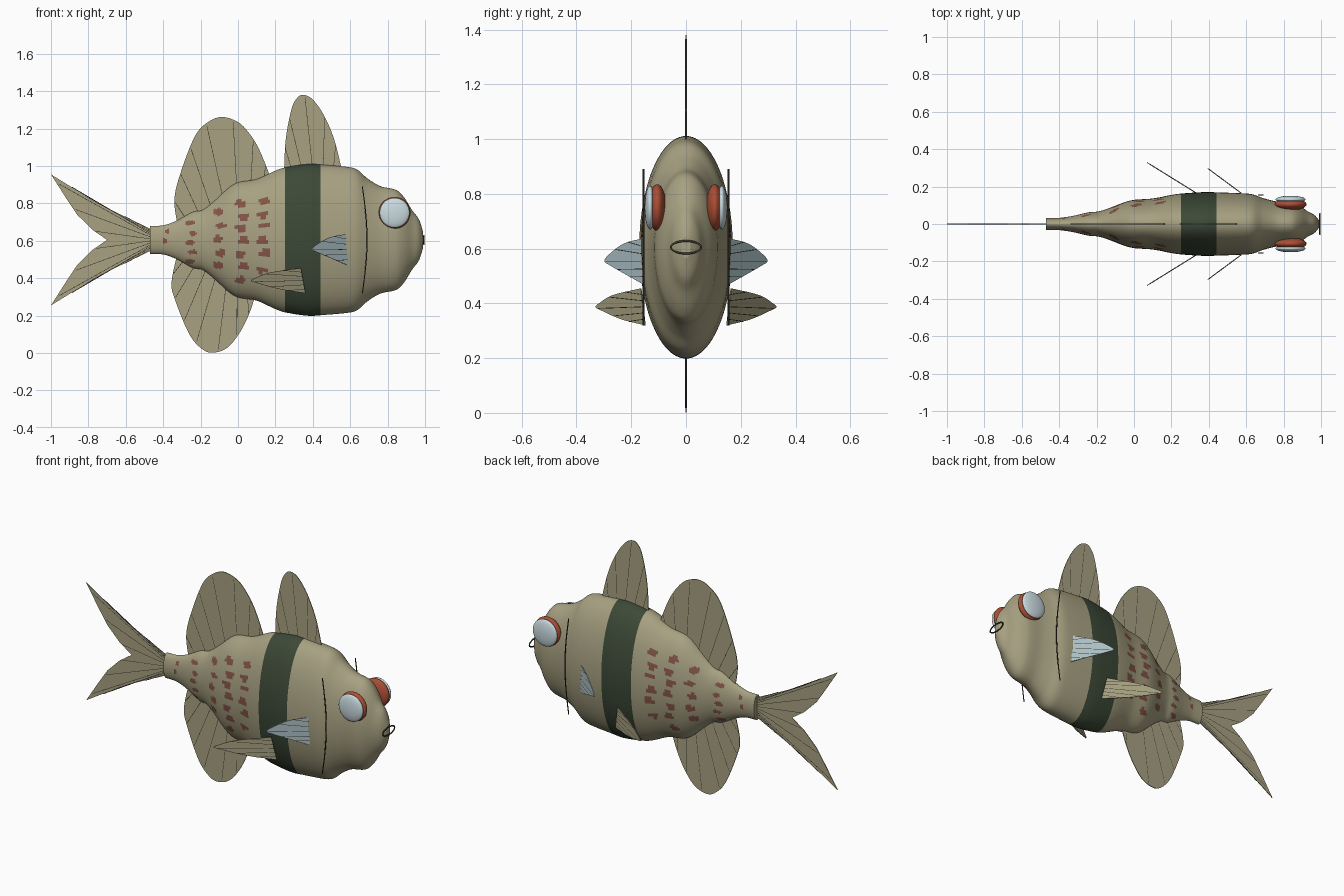
import bpy, math
from mathutils import Vector

if "Cube" in bpy.data.objects:
    bpy.data.objects.remove(bpy.data.objects["Cube"])

def material(name, rgb):
    m = bpy.data.materials.new(name)
    m.diffuse_color = (*rgb, 1)
    m.use_nodes = True
    m.node_tree.nodes["Principled BSDF"].inputs["Base Color"].default_value = m.diffuse_color
    return m

OLIVE = material("olive", (0.385, 0.355, 0.22))
BAND = material("dark green", (0.045, 0.066, 0.038))
SPOT = material("brown red", (0.23, 0.09, 0.065))
RED = material("eye red", (0.40, 0.075, 0.035))
WHITE = material("pale blue white", (0.60, 0.72, 0.76))
BLUE = material("pale blue", (0.42, 0.54, 0.57))
DARK = material("dark line", (0.045, 0.042, 0.03))
MID = 0.605  # height of the body axis

def mesh_object(name, verts, faces, mats, smooth=True):
    me = bpy.data.meshes.new(name)
    me.from_pydata(verts, [], faces)
    for m in mats:
        me.materials.append(m)
    ob = bpy.data.objects.new(name, me)
    bpy.context.collection.objects.link(ob)
    for p in me.polygons:
        p.use_smooth = smooth
    return ob

def tubes(name, paths, radius, mat, cyclic=False):
    cu = bpy.data.curves.new(name, 'CURVE')
    cu.dimensions = '3D'
    cu.bevel_depth = radius
    cu.bevel_resolution = 1
    cu.use_fill_caps = True
    for path in paths:
        s = cu.splines.new('POLY')
        s.points.add(len(path) - 1)
        for p, co in zip(s.points, path):
            p.co = (*co, 1)
        s.use_cyclic_u = cyclic
    cu.materials.append(mat)
    ob = bpy.data.objects.new(name, cu)
    bpy.context.collection.objects.link(ob)

def spline(pts, n=6):
    """Smooth curve through 2D points."""
    p = [Vector(q) for q in pts]
    p = [2 * p[0] - p[1]] + p + [2 * p[-1] - p[-2]]
    out = []
    for i in range(1, len(p) - 2):
        a, b, c, d = p[i - 1:i + 3]
        for k in range(n):
            t = k / n
            out.append(0.5 * (2 * b + (c - a) * t + (2 * a - 5 * b + 4 * c - d) * t * t
                              + (3 * b - a - 3 * c + d) * t ** 3))
    return out + [p[-2]]

def along(line, f):
    """Point at fraction f of a polyline's length."""
    lens = [(b - a).length for a, b in zip(line, line[1:])]
    d = f * sum(lens)
    for a, b, l in zip(line, line[1:], lens):
        if d <= l:
            return a.lerp(b, d / l)
        d -= l
    return line[-1]

def fin(name, pts, mat, rays, place, smooth=True, reach=0.97):
    """Thin sheet bounded by an outline and its base, with dark rays."""
    line = spline(pts) if smooth else [Vector(p) for p in pts]
    ob = mesh_object(name, [place(*p) for p in line], [list(range(len(line)))], [mat], False)
    sol = ob.modifiers.new("thickness", 'SOLIDIFY')
    sol.thickness, sol.offset = 0.004, 0
    paths = []
    for i in range(rays):
        f = (i + 1) / (rays + 1)
        a = line[0].lerp(line[-1], f)
        b = a.lerp(along(line, f), reach)
        paths.append([place(*a), place(*b)])
    tubes(name + "_rays", paths, 0.0028, DARK)

# Body profile: (x, half height); half width is a fixed share of it
PROFILE = [(-.47, .075), (-.40, .078), (-.33, .102), (-.24, .15), (-.19, .16), (-.13, .205),
           (-.05, .278), (0, .307), (.1, .325), (.2, .37), (.25, .387), (.38, .406), (.45, .402),
           (.6, .388), (.64, .374), (.69, .33), (.76, .288), (.85, .265), (.89, .225),
           (.93, .16), (.97, .105), (.99, .04)]

def half_height(x):
    P = PROFILE
    def slope(i):
        a, b = P[max(i - 1, 0)], P[min(i + 1, len(P) - 1)]
        return (b[1] - a[1]) / (b[0] - a[0])
    i = max(k for k in range(len(P) - 1) if P[k][0] <= x + 1e-6)
    (x0, h0), (x1, h1) = P[i], P[i + 1]
    w = x1 - x0
    t = min(max((x - x0) / w, 0), 1)
    return ((2 * t**3 - 3 * t**2 + 1) * h0 + (t**3 - 2 * t**2 + t) * w * slope(i)
            + (3 * t**2 - 2 * t**3) * h1 + (t**3 - t**2) * w * slope(i + 1))

# Spot columns: x, spot half length, spot half height, heights
SPOTS = [(-.385, .012, .014, (.60, .65)),
         (-.25, .024, .013, (.49, .54, .59, .64, .695)),
         (-.10, .028, .019, (.47, .535, .61, .68, .755)),
         (.02, .031, .019, (.39, .465, .53, .60, .67, .73, .80)),
         (.135, .031, .019, (.445, .535, .60, .68, .74, .81))]

def is_spot(c):
    for x, rx, rz, heights in SPOTS:
        for k, z in enumerate(heights):
            sx = x + (0.008 if k % 2 else -0.006)
            if ((c.x - sx) / rx) ** 2 + ((c.z - z) / rz) ** 2 < 1:
                return True
    return False

# Body: fine rings so the band and spots can be picked by face
N, R = 96, 147
verts, faces = [], []
for i in range(R):
    x = -0.47 + 0.01 * i
    h = half_height(x)
    for k in range(N):
        a = 2 * math.pi * k / N
        verts.append((x, 0.42 * h * math.cos(a), MID + h * math.sin(a)))
for i in range(R - 1):
    for k in range(N):
        a, b = i * N + k, i * N + (k + 1) % N
        faces.append((a, b, b + N, a + N))
faces += [list(range(N))[::-1], [(R - 1) * N + k for k in range(N)]]
body = mesh_object("body", verts, faces, [OLIVE, BAND, SPOT])
for p in body.data.polygons:
    if 0.25 < p.center.x < 0.44:
        p.material_index = 1
    elif is_spot(p.center):
        p.material_index = 2
body.data.polygons[-1].use_smooth = body.data.polygons[-2].use_smooth = False

# Middle fins
flat = lambda x, z: (x, 0, z)
fin("rear_dorsal_fin", [(-.32, .66), (-.34, .82), (-.305, .97), (-.23, 1.16), (-.16, 1.235), (-.085, 1.262),
    (0, 1.235), (.06, 1.175), (.115, 1.085), (.18, .92), (.19, .86)], OLIVE, 7, flat)
fin("front_dorsal_fin", [(.245, .94), (.255, 1.14), (.285, 1.30), (.315, 1.363), (.35, 1.38), (.40, 1.355),
    (.46, 1.27), (.515, 1.14), (.56, .96)], OLIVE, 5, flat)
fin("belly_fin", [(-.32, .55), (-.355, .38), (-.335, .28), (-.26, .10), (-.19, .02), (-.13, .002),
    (-.055, .03), (.01, .11), (.06, .21), (.10, .33)], OLIVE, 7, flat)
fin("tail_fin", [(-.46, .66), (-.74, .795), (-1, .955), (-.92, .83), (-.86, .74), (-.78, .66), (-.70, .605),
    (-.78, .55), (-.86, .47), (-.92, .38), (-1, .255), (-.74, .415), (-.46, .55)], OLIVE, 12, flat, False)

# Paired parts on both sides
for side, s in (("left", 1), ("right", -1)):
    fin(side + "_pectoral_fin", [(.58, .637), (.49, .618), (.42, .58), (.395, .555), (.42, .54), (.49, .51),
        (.585, .47)], BLUE, 5, lambda x, z: (x, s * (.16 + (.58 - x) * .74), z))
    fin(side + "_pelvic_fin", [(.335, .455), (.17, .43), (.09, .40), (.07, .387), (.10, .375), (.22, .342),
        (.36, .32)], OLIVE, 5, lambda x, z: (x, s * (.155 + (.35 - x) * .62), z))
    # Gill line
    tubes(side + "_gill_line", [[(.665 + .025 * math.cos(t * math.pi / 2), s * .155, MID + .285 * t)
          for t in (j / 10 for j in range(-10, 11))]], 0.003, DARK)
    # Eye: red disc with a pale lens outside
    for part, y, half, r, mat in (("eye", .105, .033, .085, RED), ("eye_lens", .131, .02, .08, WHITE)):
        bpy.ops.mesh.primitive_uv_sphere_add(segments=40, ring_count=20, radius=1, location=(.837, s * y, .75),
                                             rotation=(math.pi / 2, 0, 0))
        ob = bpy.context.object
        ob.name = side + "_" + part
        ob.scale = (r, r, half)
        ob.data.materials.append(mat)
        bpy.ops.object.shade_smooth()

# Mouth ring
tubes("mouth", [[(.994, .055 * math.cos(a), MID + .023 * math.sin(a))
      for a in (2 * math.pi * j / 32 for j in range(32))]], 0.004, DARK, True)
